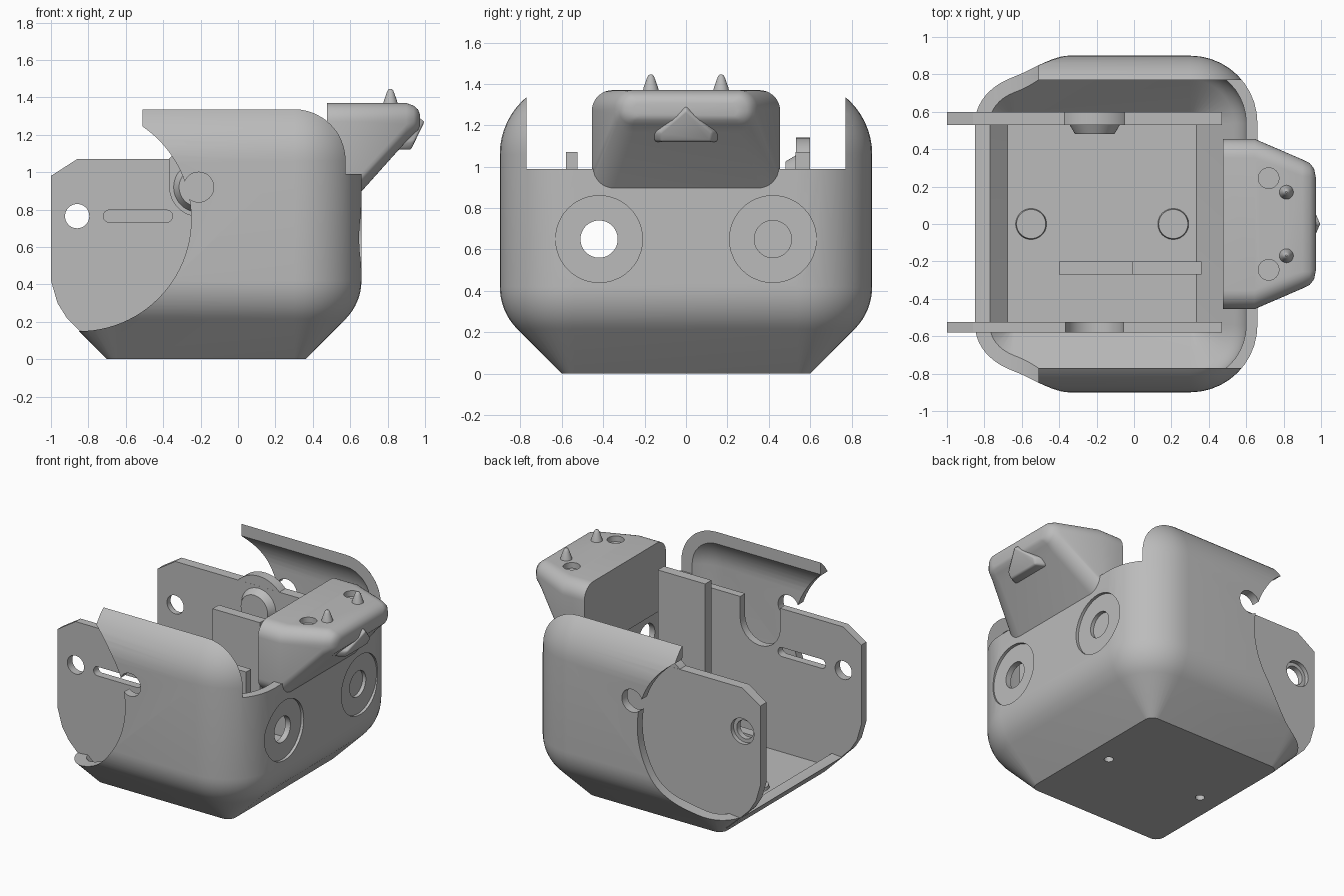
import bpy, bmesh, math
from mathutils import Matrix, Vector

if "Cube" in bpy.data.objects:
    bpy.data.objects.remove(bpy.data.objects["Cube"])

grey = bpy.data.materials.new("mid grey")
grey.use_nodes = True
colour = (0.5, 0.5, 0.5, 1)
grey.diffuse_color = colour
grey.node_tree.nodes["Principled BSDF"].inputs["Base Color"].default_value = colour


def make(name, bm):
    bmesh.ops.recalc_face_normals(bm, faces=bm.faces)
    mesh = bpy.data.meshes.new(name)
    bm.to_mesh(mesh)
    bm.free()
    mesh.materials.append(grey)
    ob = bpy.data.objects.new(name, mesh)
    bpy.context.collection.objects.link(ob)
    return ob


def activate(ob):
    bpy.ops.object.select_all(action='DESELECT')
    ob.select_set(True)
    bpy.context.view_layer.objects.active = ob


def smooth(ob):
    activate(ob)
    bpy.ops.object.shade_smooth_by_angle(angle=math.radians(32))


def boolean(ob, tool, op='DIFFERENCE'):
    activate(ob)
    mod = ob.modifiers.new("cut", 'BOOLEAN')
    mod.operation, mod.solver, mod.object = op, 'EXACT', tool
    bpy.ops.object.modifier_apply(modifier=mod.name)
    bpy.data.objects.remove(tool)


def box(name, x, y, z):
    bm = bmesh.new()
    bmesh.ops.create_cube(bm, size=1)
    for v in bm.verts:
        v.co = [r[0] if c < 0 else r[1] for c, r in zip(v.co, (x, y, z))]
    return make(name, bm)


def cylinder(name, axis, centre, r, length, r2=None, segs=48):
    bm = bmesh.new()
    bmesh.ops.create_cone(bm, cap_ends=True, segments=segs, radius1=r,
                          radius2=r if r2 is None else r2, depth=length)
    turn = {'X': Matrix.Rotation(math.pi / 2, 4, 'Y'),
            'Y': Matrix.Rotation(-math.pi / 2, 4, 'X'), 'Z': Matrix()}[axis]
    bm.transform(Matrix.Translation(centre) @ turn)
    return make(name, bm)


def rounded(cx, cy, hx, hy, r, n=10):
    """Outline of a rounded rectangle."""
    pts = []
    for i, (sx, sy) in enumerate([(1, 1), (-1, 1), (-1, -1), (1, -1)]):
        for k in range(n + 1):
            a = math.pi / 2 * (i + k / n)
            pts.append((cx + sx * (hx - r) + r * math.cos(a),
                        cy + sy * (hy - r) + r * math.sin(a)))
    return pts


def loft(name, rings):
    bm = bmesh.new()
    loops = [[bm.verts.new(p) for p in ring] for ring in rings]
    for a, b in zip(loops, loops[1:]):
        for i in range(len(a)):
            j = (i + 1) % len(a)
            bm.faces.new((a[i], a[j], b[j], b[i]))
    bm.faces.new(loops[0])
    bm.faces.new(loops[-1])
    return make(name, bm)


# Tub: rounded box with chamfered base, hollowed by its own offset
def tub(name, wall):
    prof = [(0.3 + 0.414 * wall, wall)]
    low, top = 0.29 - wall, 0.36 - wall
    prof += [(0.29 - low * math.cos(a), 0.42 - low * math.sin(a))
             for a in [math.pi / 4 * (1 - k / 8) for k in range(9)]]
    prof += [(0.36 - top * math.cos(a), 1.06 + top * math.sin(a))
             for a in [math.radians(78) * k / 12 for k in range(13)]]
    return loft(name, [[(x, y, z) for x, y in
                        rounded(-0.17, 0, 0.83 - i, 0.9 - i, 0.36 - i)]
                       for i, z in prof])


MOUTH = (-0.85, 0, 0.75)
shell = tub("outer_shell", 0)
boolean(shell, tub("hollow", 0.06))
boolean(shell, box("top_opening", (-2, 2), (-0.77, 0.77), (0.99, 2)))
boolean(shell, box("lip_trim", (-2, -0.51), (-2, 2), (0.95, 2)))
boolean(shell, cylinder("mouth_cut", 'Y', MOUTH, 0.6, 4, segs=96))
boolean(shell, cylinder("axle_cut", 'Y', (-0.21, 0, 0.92), 0.08, 4))
for side, depth in ((-1, 0.3), (1, 0.09)):
    y = 0.42 * side
    boolean(shell, cylinder("port_recess", 'X', (0.74, y, 0.65), 0.21, 0.2))
    boolean(shell, cylinder("port_hole", 'X', (0.705 - depth / 2 + 0.0, y, 0.65), 0.09, depth))
for x in (-0.55, 0.21):
    boolean(shell, cylinder("screw_hole", 'Z', (x, 0, 0), 0.03, 0.08))
smooth(shell)

# Screw seats on the floor
for i, x in enumerate((-0.55, 0.21)):
    smooth(cylinder(f"screw_seat_{i}", 'Z', (x, 0, 0.065), 0.085, 0.03, 0.078))

# Side plates standing inside the tub
outline = [(-1, 0.98), (-0.86, 1.07), (0.47, 1.07), (0.47, 0.17), (0.36, 0.05),
           (-0.74, 0.05), (-0.85, 0.155), (-0.915, 0.22), (-0.965, 0.3), (-1, 0.42)]


def plate(name, y0, y1):
    ob = loft(name, [[(x, y, z) for x, z in outline] for y in (y0, y1)])
    boolean(ob, cylinder("pin_hole", 'Y', (-0.86, 0, 0.765), 0.065, 4))
    return ob


right_plate = plate("slotted_side_plate", -0.58, -0.525)
slot = loft("slot", [[(x, y, z) for x, z in rounded(-0.535, 0.765, 0.185, 0.032, 0.031)]
                     for y in (-1, -0.3)])
boolean(right_plate, slot)
boolean(right_plate, cylinder("notch", 'Y', (-0.21, -0.55, 0.92), 0.155, 0.3))
boolean(right_plate, box("notch_top", (-0.365, -0.055), (-0.7, -0.4), (0.92, 1.5)))
smooth(right_plate)

left_plate = plate("pivot_side_plate", 0.53, 0.6)
boolean(left_plate, cylinder("pin_counterbore", 'Y', (-0.86, 0.6, 0.765), 0.09, 0.06))
boolean(left_plate, cylinder("ear", 'Y', (-0.21, 0.565, 0.92), 0.22, 0.069), 'UNION')
smooth(left_plate)
smooth(cylinder("pivot_boss", 'Y', (-0.21, 0.51, 0.92), 0.105, 0.06, 0.14))

# Divider with a tall and a low part
box("divider_tall", (-0.01, 0.36), (-0.27, -0.2), (0.05, 1.27))
box("divider_low", (-0.4, -0.01), (-0.27, -0.2), (0.05, 0.3))

# Head: rounded block tapering forward
sections = [(0.475, 0.455, 0.88, 1.37, 0.1), (0.645, 0.455, 0.88, 1.37, 0.1),
            (0.9, 0.345, 1.165, 1.37, 0.09), (0.94, 0.325, 1.205, 1.355, 0.07),
            (0.963, 0.295, 1.225, 1.335, 0.05), (0.972, 0.25, 1.245, 1.31, 0.03)]
head = loft("head", [[(x, y, z) for y, z in
                      rounded(0, (lo + hi) / 2, w, (hi - lo) / 2, r, 8)]
                     for x, w, lo, hi, r in sections])
for s in (-1, 1):
    boolean(head, cylinder("eye_socket", 'Z', (0.72, 0.245 * s, 1.37), 0.055, 0.08))
smooth(head)

# Spikes with blunt tips
for s, side in ((-1, "right"), (1, "left")):
    rings = []
    for r, z in ((0.04, 1.36), (0.034, 1.385), (0.02, 1.425), (0.013, 1.44), (0.005, 1.446)):
        rings.append([(0.815 + r * math.cos(a), 0.17 * s + r * math.sin(a), z)
                      for a in [math.tau * k / 20 for k in range(20)]])
    smooth(loft(f"{side}_spike", rings))

# Nose: bevelled triangular wedge
bm = bmesh.new()
points = [(0.91, 0, 1.335), (1.0, 0, 1.275)]
for s in (-1, 1):
    points += [(0.86, 0.17 * s, 1.17), (0.85, 0.16 * s, 1.12),
               (0.945, 0.13 * s, 1.165), (0.925, 0.12 * s, 1.12)]
for p in points:
    bm.verts.new(Vector(p))
bmesh.ops.convex_hull(bm, input=bm.verts)
bmesh.ops.dissolve_limit(bm, angle_limit=0.05, verts=bm.verts, edges=bm.edges)
bmesh.ops.bevel(bm, geom=list(bm.edges), offset=0.012, segments=3,
                affect='EDGES', profile=0.5)
smooth(make("nose", bm))
